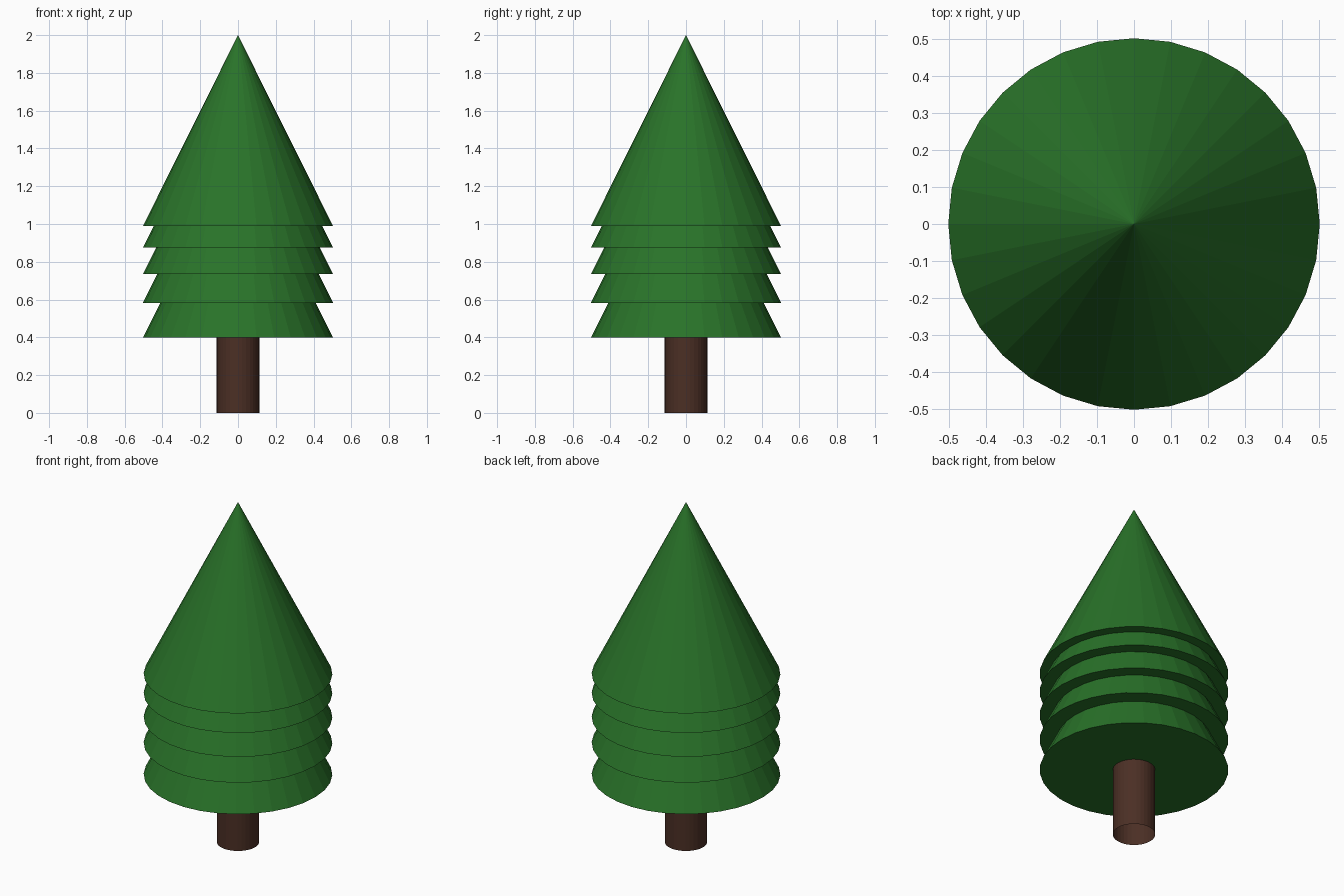
import bpy

if "Cube" in bpy.data.objects:
    bpy.data.objects.remove(bpy.data.objects["Cube"])


def make_material(name, color):
    mat = bpy.data.materials.new(name)
    mat.diffuse_color = color
    mat.use_nodes = True
    mat.node_tree.nodes["Principled BSDF"].inputs["Base Color"].default_value = mat.diffuse_color
    return mat


green = make_material("needles", (0.022, 0.17, 0.022, 1))
brown = make_material("bark", (0.07, 0.028, 0.018, 1))

# Trunk: open tube reaching a little into the lowest tier
bottom, top = 0.0, 0.45
bpy.ops.mesh.primitive_cylinder_add(
    vertices=32, radius=0.113, depth=top - bottom, end_fill_type='NOTHING',
    location=(0, 0, (bottom + top) / 2))
trunk = bpy.context.object
trunk.name = "trunk"
trunk.data.materials.append(brown)

# Foliage: five equal overlapping cones, closed underneath
height = 1.01
for i, base in enumerate((0.398, 0.583, 0.735, 0.876, 0.99)):
    bpy.ops.mesh.primitive_cone_add(
        vertices=32, radius1=0.503, radius2=0, depth=height,
        location=(0, 0, base + height / 2))
    tier = bpy.context.object
    tier.name = f"foliage_tier_{i + 1}"
    tier.data.materials.append(green)
